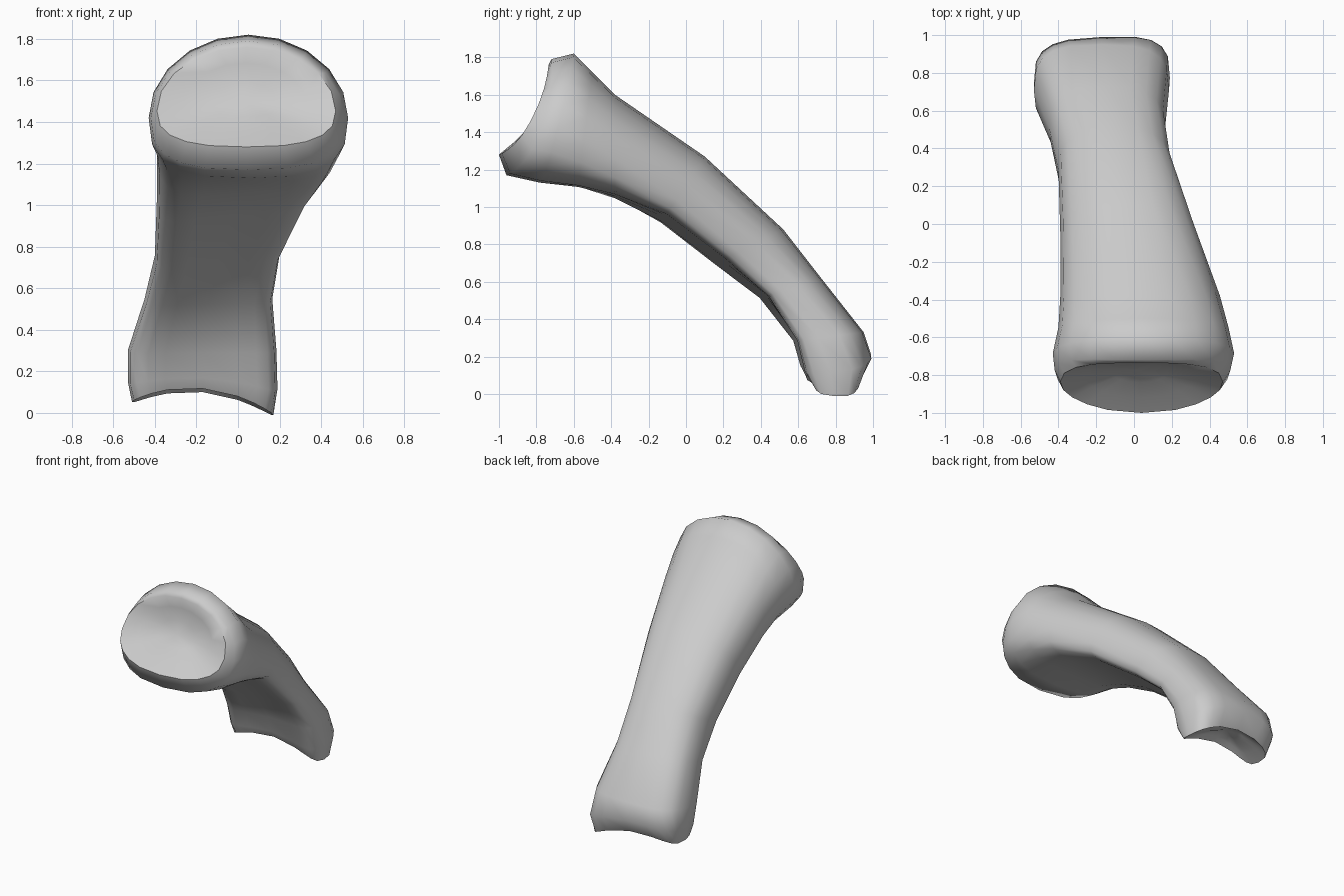
import bpy, bmesh, math
from mathutils import Vector

if "Cube" in bpy.data.objects:
    bpy.data.objects.remove(bpy.data.objects["Cube"])

N = 20
SOCKET = (.03, -.775, 1.50)
KNUCKLE = (-.17, .79, .16)

# Cross-sections along the bone, joint socket to knuckle:
# top y,z | underside y,z | x left,right | widest level | top, underside squareness
# | side bow in y | underside hollow | underside tilt | groove lift in z
SECTIONS = [
    (-.735, 1.76, -1.0, 1.28, -.39, .47, .36, 1.0, .75, .07, 0, 0, 0),
    (-.72, 1.79, -.96, 1.17, -.42, .51, .40, 1.0, .70, .09, 0, 0, 0),
    (-.60, 1.82, -.78, 1.13, -.43, .53, .42, 1.0, .70, .02, 0, 0, 0),
    (-.50, 1.72, -.58, 1.095, -.40, .50, .42, .95, .65, 0, .02, .01, 0),
    (-.38, 1.60, -.38, 1.03, -.39, .455, .40, .9, .60, 0, .05, .04, 0),
    (.10, 1.27, -.14, .91, -.39, .33, .36, .85, .60, 0, .10, .10, 0),
    (.52, .88, .15, .69, -.40, .20, .36, .8, .6, 0, .12, .12, 0),
    (.73, .61, .38, .51, -.45, .165, .38, .75, .6, 0, .14, .10, 0),
    (.95, .33, .53, .28, -.53, .185, .42, .65, .6, 0, .19, .04, 0),
    (.99, .16, .57, .11, -.53, .19, .45, .6, .6, 0, .17, 0, .05),
    (.92, .01, .63, .03, -.51, .17, .45, .6, .6, 0, .14, 0, .09),
]


def spow(v, e):
    return math.copysign(abs(v) ** e, v)


def ring(sec):
    ty, tz, by, bz, xl, xr, m, et, eb, bow, dip, tilt, lift = sec
    pts = []
    for i in range(N):
        a = 2 * math.pi * i / N
        c, s = math.cos(a), math.sin(a)
        e = et if s >= 0 else eb
        u, v = spow(c, e), spow(s, e)
        t = m + v * ((1 - m) if v >= 0 else m)
        if v < 0:
            t += -v * (dip * (1 - u * u) + tilt * u)
        x = (xl + xr) / 2 + u * (xr - xl) / 2
        y = by + (ty - by) * t + bow * u * u + .3 * lift * u
        z = bz + (tz - bz) * t + lift * (1 - u * u - .35 * u)
        pts.append(Vector((x, y, z)))
    return pts


def cap(rim, centre, steps):
    # shrink the rim toward a sunken centre to make a dished end
    out = []
    mid = sum(rim, Vector()) / N
    for k, depth in steps:
        off = (Vector(centre) - mid) * depth
        out.append([mid + (p - mid) * k + off for p in rim])
    return out


# Joint end, shaft and knuckle end as one skinned loft
rings = [ring(s) for s in SECTIONS]
socket = cap(rings[0], SOCKET, [(.35, .85), (.7, .5)])
knuckle = cap(rings[-1], KNUCKLE, [(.75, .4), (.4, .8)])
rings = socket + rings + knuckle

bm = bmesh.new()
loops = [[bm.verts.new(p) for p in r] for r in rings]
for a, b in zip(loops, loops[1:]):
    for i in range(N):
        j = (i + 1) % N
        bm.faces.new((a[i], a[j], b[j], b[i]))
for loop, centre in ((loops[0], SOCKET), (loops[-1], KNUCKLE)):
    c = bm.verts.new(centre)
    for i in range(N):
        bm.faces.new((loop[i], loop[(i + 1) % N], c))
bmesh.ops.recalc_face_normals(bm, faces=bm.faces)

mesh = bpy.data.meshes.new("finger_bone")
bm.to_mesh(mesh)
bm.free()
bone = bpy.data.objects.new("finger_bone", mesh)
bpy.context.collection.objects.link(bone)
bpy.context.view_layer.objects.active = bone
bone.select_set(True)
bpy.ops.object.shade_smooth_by_angle(angle=math.radians(60))
